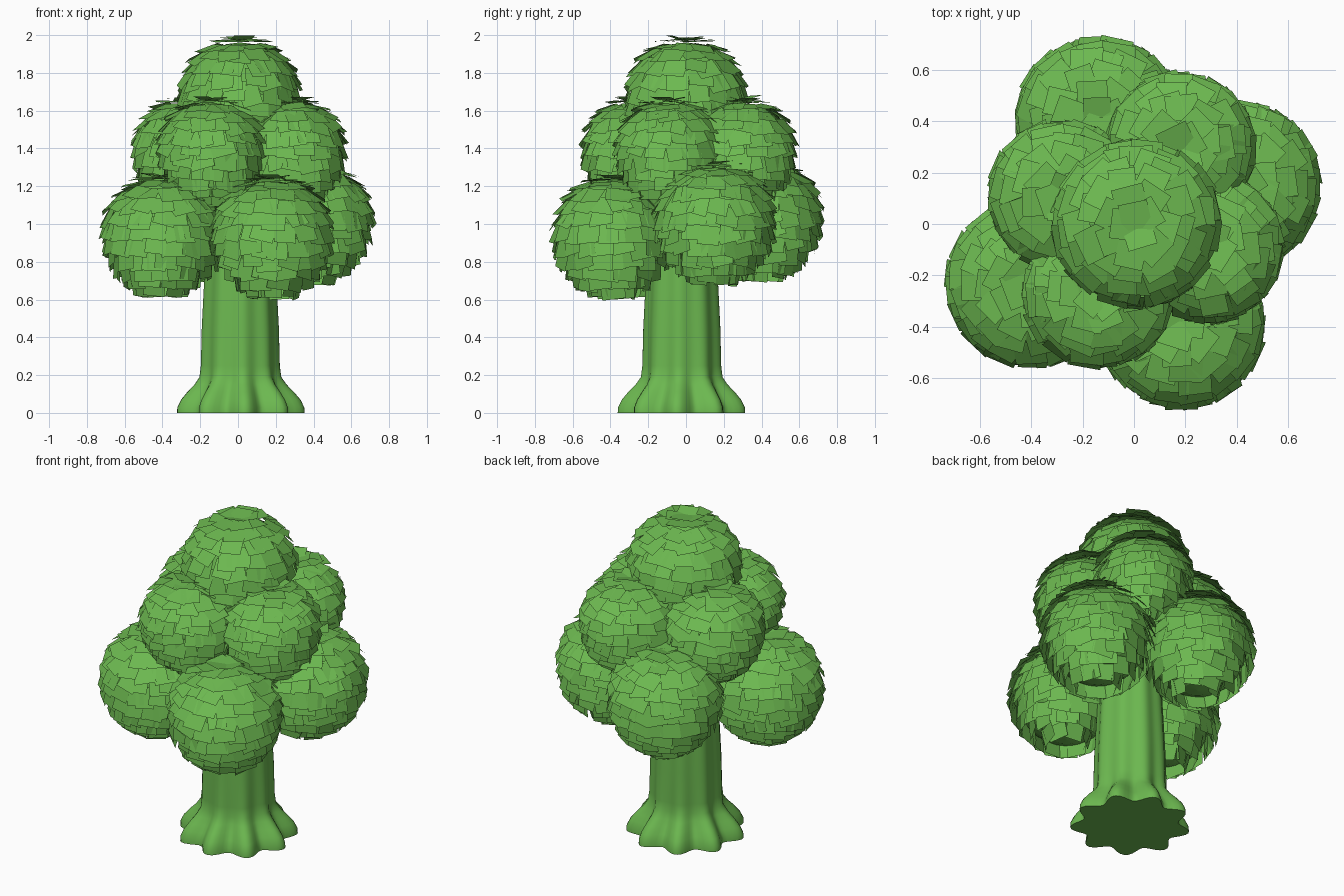
import bpy, bmesh, random
from math import sin, cos, tau, radians
from mathutils import Vector, Matrix

random.seed(7)
cube = bpy.data.objects.get("Cube")
if cube:
    bpy.data.objects.remove(cube)

# Single leafy green used everywhere
GREEN = (0.15, 0.48, 0.08, 1)
green = bpy.data.materials.new("leaf_green")
green.use_nodes = True
green.diffuse_color = GREEN
shader = next(n for n in green.node_tree.nodes if n.type == 'BSDF_PRINCIPLED')
shader.inputs["Base Color"].default_value = GREEN


def finish(bm, name, location):
    mesh = bpy.data.meshes.new(name)
    bm.to_mesh(mesh)
    bm.free()
    mesh.materials.append(green)
    obj = bpy.data.objects.new(name, mesh)
    obj.location = location
    bpy.context.collection.objects.link(obj)
    return obj


def add_leaf(bm, lat, lon, radius):
    """One flat square leaf, lower edge lifted away from the ball."""
    out = Vector((cos(lat) * cos(lon), cos(lat) * sin(lon), sin(lat)))
    side = Vector((-sin(lon), cos(lon), 0))
    lift = radians(17) + max(0, -lat) * 0.5 + random.uniform(-0.08, 0.1)
    down = side.cross(out) * cos(lift) + out * sin(lift)
    spin = Matrix.Rotation(random.uniform(-0.28, 0.28), 3, out)
    w = side * random.uniform(0.052, 0.068)
    h = down * random.uniform(0.052, 0.064)
    centre = out * (radius + random.uniform(-0.004, 0.006))
    corners = [centre + spin @ v for v in (-w + h, w + h, w - h, -w - h)]
    bm.faces.new([bm.verts.new(c) for c in corners])


def foliage_ball(name, location, radius):
    bm = bmesh.new()
    # Inner core that closes the gaps between leaves
    bmesh.ops.create_uvsphere(bm, u_segments=20, v_segments=12, radius=radius * 0.92)
    # Overlapping rows of leaves from crown to underside
    rows = 12
    for i in range(rows):
        lat = radians(83 - i * 13.4)
        count = max(4, round(tau * radius * cos(lat) / 0.094))
        start = random.uniform(0, tau)
        for k in range(count):
            jitter = random.uniform(-0.25, 0.25)
            add_leaf(bm, lat + random.uniform(-0.05, 0.05),
                     start + (k + jitter) * tau / count, radius)
    finish(bm, name, location)


# Foliage: crown, four upper balls, four lower balls
foliage_ball("foliage_top", (0.01, 0.0, 1.68), 0.306)
upper = {"front": (-0.14, -0.27), "left": (0.29, -0.09),
         "back": (0.18, 0.30), "right": (-0.275, 0.11)}
for name, (x, y) in upper.items():
    foliage_ball("foliage_upper_" + name, (x, y, 1.395), 0.268)
lower = {"right": (-0.40, -0.23, 0.95), "front": (0.18, -0.385, 0.945),
         "left": (0.395, 0.15, 1.02), "back": (-0.135, 0.40, 1.035)}
for name, place in lower.items():
    foliage_ball("foliage_lower_" + name, place, 0.308)

# Trunk: lobed rings of (height, radius, lobe depth), flaring into roots
PROFILE = [(0, .308, .036), (.03, .306, .036), (.07, .286, .036), (.11, .258, .03),
           (.15, .228, .02), (.19, .208, .012), (.25, .204, .008),
           (.45, .2, .007), (.7, .188, .006), (1.4, .15, .004)]
LOBES, SEGMENTS = 9, 90
bm = bmesh.new()
rings = []
for z, r, depth in PROFILE:
    ring = []
    for k in range(SEGMENTS):
        a = tau * k / SEGMENTS
        reach = r + depth * cos(LOBES * a + 0.8)
        ring.append(bm.verts.new((reach * cos(a), reach * sin(a), z)))
    rings.append(ring)
for low, high in zip(rings, rings[1:]):
    for k in range(SEGMENTS):
        n = (k + 1) % SEGMENTS
        bm.faces.new((low[k], low[n], high[n], high[k]))
bm.faces.new(rings[0][::-1])
bm.faces.new(rings[-1])
trunk = finish(bm, "trunk", (0.01, -0.02, 0))
bpy.ops.object.select_all(action='DESELECT')
trunk.select_set(True)
bpy.context.view_layer.objects.active = trunk
bpy.ops.object.shade_smooth_by_angle(angle=radians(50))
